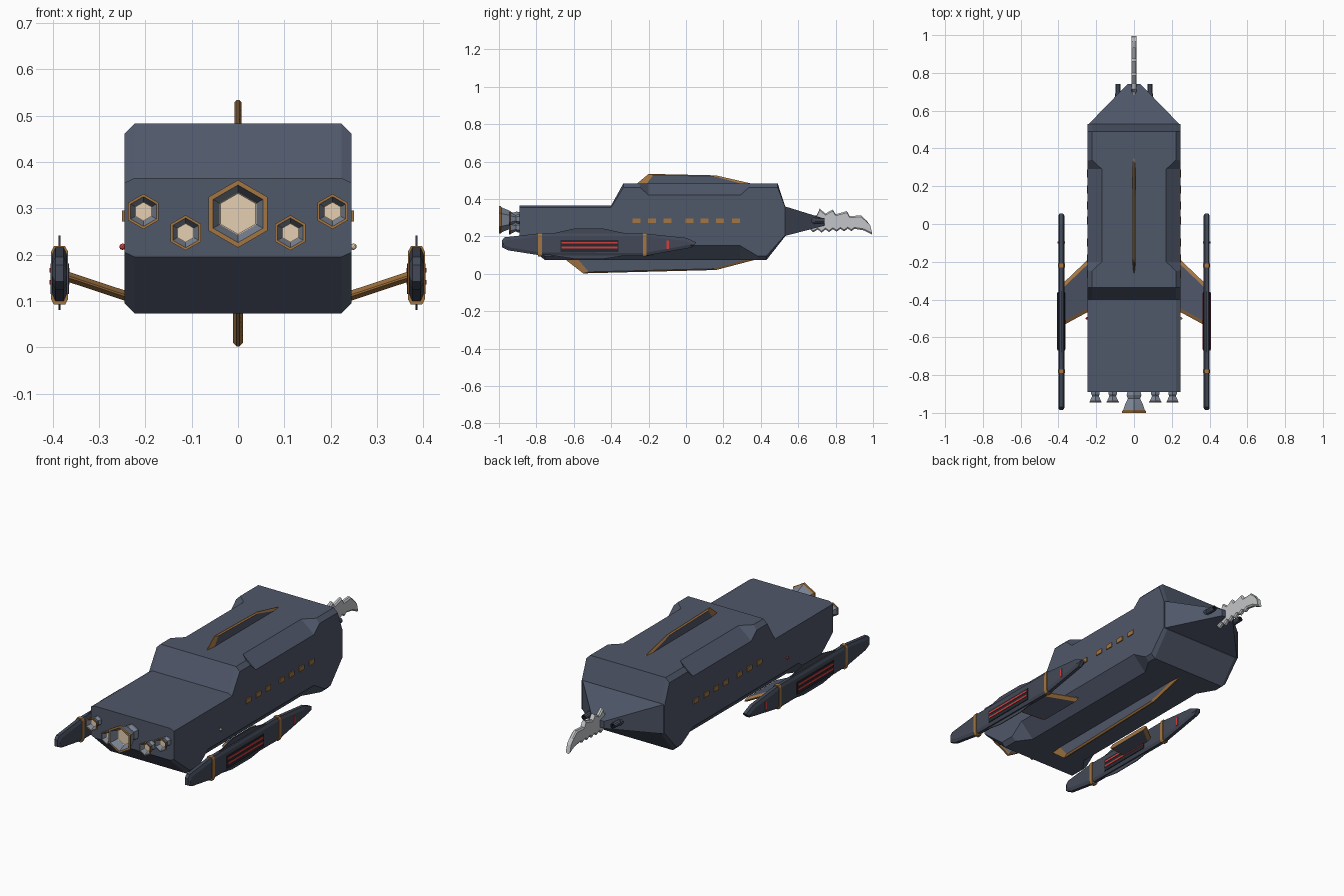
import bpy, bmesh, math
from mathutils import Vector

if "Cube" in bpy.data.objects:
    bpy.data.objects.remove(bpy.data.objects["Cube"])


def material(name, r, g, b):
    m = bpy.data.materials.new(name)
    m.diffuse_color = (r, g, b, 1)
    m.use_nodes = True
    m.node_tree.nodes["Principled BSDF"].inputs["Base Color"].default_value = m.diffuse_color
    return m


HULL = material("slate_hull", 0.078, 0.095, 0.14)
NACELLE = material("dark_slate", 0.055, 0.066, 0.095)
DARK = material("near_black", 0.018, 0.021, 0.03)
GOLD = material("bronze_trim", 0.37, 0.18, 0.055)
STEEL = material("engine_steel", 0.2, 0.235, 0.3)
GLOW = material("cream_glow", 0.78, 0.62, 0.45)
RED = material("signal_red", 0.65, 0.05, 0.045)
BONE = material("pale_metal", 0.55, 0.56, 0.58)


def finish(name, bm, mats):
    bmesh.ops.recalc_face_normals(bm, faces=bm.faces)
    me = bpy.data.meshes.new(name)
    bm.to_mesh(me)
    bm.free()
    for m in mats:
        me.materials.append(m)
    ob = bpy.data.objects.new(name, me)
    bpy.context.collection.objects.link(ob)
    return ob


def slab(name, outer, inner, edge, face, mats, place=lambda u, v, w: (w, u, v)):
    """Plate with rim outline at +-edge and inset outline at +-face; rim uses slot 1."""
    bm = bmesh.new()
    rings = [[bm.verts.new(place(u, v, w)) for u, v in pts]
             for pts, w in ((inner, -face), (outer, -edge), (outer, edge), (inner, face))]
    n = len(outer)
    for a, b in zip(rings, rings[1:]):
        for i in range(n):
            j = (i + 1) % n
            bm.faces.new((a[i], a[j], b[j], b[i])).material_index = len(mats) - 1
    bm.faces.new(rings[0])
    bm.faces.new(rings[-1])
    return finish(name, bm, mats)


def shrink(pts, du, dv):
    """Move each point towards the middle of the outline by fixed amounts."""
    cu = (min(p[0] for p in pts) + max(p[0] for p in pts)) / 2
    cv = (min(p[1] for p in pts) + max(p[1] for p in pts)) / 2
    return [(u - math.copysign(min(du, abs(u - cu)), u - cu),
             v - math.copysign(min(dv, abs(v - cv)), v - cv)) for u, v in pts]


def box(name, center, size, mat):
    bm = bmesh.new()
    bmesh.ops.create_cube(bm, size=1)
    for v in bm.verts:
        v.co = Vector(center) + Vector(a * b for a, b in zip(v.co, size))
    return finish(name, bm, [mat])


def hull_of(name, pts, mat):
    bm = bmesh.new()
    for p in pts:
        bm.verts.new(p)
    bmesh.ops.convex_hull(bm, input=bm.verts)
    return finish(name, bm, [mat])


def lathe_y(name, x, z, profile, sides, mats):
    """Revolve (y, radius, slot) stations about an axis along y, closing both ends."""
    bm = bmesh.new()
    rings = []
    for y, r, _ in profile:
        rings.append([bm.verts.new((x + r * math.sin(2 * math.pi * k / sides), y,
                                    z + r * math.cos(2 * math.pi * k / sides))) for k in range(sides)])
    for i in range(len(rings) - 1):
        for k in range(sides):
            j = (k + 1) % sides
            f = bm.faces.new((rings[i][k], rings[i][j], rings[i + 1][j], rings[i + 1][k]))
            f.material_index = profile[i + 1][2]
    bm.faces.new(rings[0]).material_index = profile[0][2]
    bm.faces.new(rings[-1]).material_index = profile[-1][2]
    return finish(name, bm, mats)


# Main hull with chamfered long edges
outline = [(-0.89, 0.365), (-0.40, 0.365), (-0.335, 0.483), (0.49, 0.483), (0.53, 0.362),
           (0.53, 0.2), (0.43, 0.073), (-0.755, 0.073), (-0.89, 0.195)]
inner = [(-0.89, 0.355), (-0.40, 0.355), (-0.335, 0.461), (0.49, 0.461), (0.53, 0.355),
         (0.53, 0.207), (0.43, 0.095), (-0.755, 0.095), (-0.89, 0.205)]
body = slab("main_hull", outline, inner, 0.223, 0.245, [HULL])


# Sloped notches cut along the upper and lower shoulders
def notch(name, s, z_face, z_side, y0, y1, run0, run1):
    up = 0.06 if z_face > z_side else -0.06
    pts = []
    for y, ye in ((y0, y0 - run0), (y1, y1 + run1)):
        pts += [(0.17, y, z_face), (0.245, y, z_side), (0.245, ye, z_face)]
    pts += [(x + 0.06, y, z + up) for x, y, z in pts]
    cut = hull_of(name, [(s * x, y, z) for x, y, z in pts], HULL)
    cut.hide_render = True
    cut.hide_viewport = True
    mod = body.modifiers.new(name, 'BOOLEAN')
    mod.operation = 'DIFFERENCE'
    mod.solver = 'EXACT'
    mod.object = cut


for s in (-1, 1):
    notch("upper_notch_cutter", s, 0.483, 0.42, -0.2, 0.29, 0.07, 0.07)
    notch("lower_notch_cutter", s, 0.073, 0.15, -0.6, 0.29, 0.1, 0.13)

# Tapered nose
hull_of("nose", [(s * x, y, z) for s in (-1, 1) for x, y, z in
                 ((0.24, 0.529, 0.36), (0.24, 0.529, 0.202), (0.035, 0.74, 0.295), (0.035, 0.74, 0.257))], HULL)

# Dorsal and ventral fins with bronze rims
top = [(-0.27, 0.475), (-0.2, 0.534), (0.16, 0.526), (0.38, 0.475)]
slab("dorsal_fin", top, [(-0.215, 0.475), (-0.175, 0.528), (0.15, 0.521), (0.32, 0.475)],
     0.002, 0.008, [HULL, GOLD])
low = [(-0.65, 0.08), (-0.55, 0.002), (0.16, 0.02), (0.39, 0.08)]
slab("ventral_fin", low, [(-0.58, 0.08), (-0.52, 0.01), (0.15, 0.027), (0.33, 0.08)],
     0.003, 0.011, [HULL, GOLD])

# Serrated blade on the bow
blade = [(0.64, 0.30), (0.70, 0.315), (0.715, 0.348), (0.745, 0.322), (0.785, 0.343), (0.80, 0.318),
         (0.86, 0.335), (0.875, 0.308), (0.935, 0.312), (0.965, 0.285), (0.985, 0.25), (0.995, 0.21),
         (0.95, 0.232), (0.90, 0.24), (0.885, 0.228), (0.865, 0.241), (0.845, 0.227), (0.825, 0.24),
         (0.805, 0.225), (0.785, 0.238), (0.765, 0.223), (0.745, 0.236), (0.725, 0.22), (0.705, 0.236),
         (0.68, 0.222), (0.64, 0.26)]
slab("bow_blade", blade, shrink(blade, 0.0, 0.008), 0.006, 0.012, [BONE])

# Engines
bell = [(-0.87, 0.035, 0), (-0.905, 0.045, 0), (-0.925, 0.038, 0), (-0.95, 0.052, 0), (-0.985, 0.066, 0),
        (-0.99, 0.073, 1), (-1.0, 0.073, 1), (-1.0, 0.062, 1), (-0.96, 0.046, 0), (-0.958, 0.044, 2)]
lathe_y("main_engine", 0, 0.288, bell, 6, [STEEL, GOLD, GLOW])
small = [(-0.87, 0.026, 0), (-0.9, 0.026, 0), (-0.91, 0.02, 0), (-0.938, 0.034, 0),
         (-0.94, 0.038, 1), (-0.946, 0.038, 1), (-0.946, 0.032, 1), (-0.925, 0.021, 0), (-0.924, 0.02, 2)]
for x, z in ((0.113, 0.247), (0.204, 0.293)):
    for s in (-1, 1):
        lathe_y("small_engine", s * x, z, small, 6, [STEEL, GOLD, GLOW])

pod = [(-0.985, 0.178), (-0.97, 0.195), (-0.79, 0.215), (-0.22, 0.215), (0.0, 0.192), (0.055, 0.168),
       (0.03, 0.14), (-0.22, 0.095), (-0.79, 0.1), (-0.95, 0.125), (-0.985, 0.142)]
keel = [(-0.76, 0.205), (-0.6, 0.241), (-0.44, 0.241), (-0.27, 0.205),
        (-0.27, 0.105), (-0.44, 0.08), (-0.6, 0.08), (-0.76, 0.105)]
for s in (-1, 1):
    def at_pod(u, v, w, s=s):
        return (s * 0.385 + w, u, v)

    def on_wing(u, v, w, s=s):
        return (s * u, v, 0.112 + (u - 0.245) * 0.33 + w)

    # Side wing with bronze leading and trailing edges
    slab("side_wing", [(0.225, -0.17), (0.372, -0.31), (0.372, -0.535), (0.225, -0.455)],
         [(0.225, -0.195), (0.372, -0.335), (0.372, -0.515), (0.225, -0.435)],
         0.002, 0.011, [HULL, GOLD], on_wing)
    # Nacelle with thin keel plates and bronze bands
    slab("nacelle", pod, shrink(pod, 0.01, 0.015), 0.009, 0.016, [NACELLE], at_pod)
    slab("nacelle_keel", keel, keel, 0.002, 0.002, [NACELLE], at_pod)
    for y in (-0.78, -0.22):
        band = [(y - 0.01, 0.218), (y + 0.01, 0.218), (y + 0.01, 0.092), (y - 0.01, 0.092)]
        slab("nacelle_band", band, shrink(band, 0, 0.012), 0.012, 0.0185, [GOLD], at_pod)
    # Light panels on both nacelle faces
    for t in (-1, 1):
        x = s * 0.385 + t * 0.017
        box("light_panel", (x, -0.515, 0.148), (0.006, 0.31, 0.065), DARK)
        for z in (0.166, 0.14):
            box("red_stripe", (x + t * 0.002, -0.515, z), (0.006, 0.3, 0.01), RED)
        box("red_marker", (x - t * 0.001, -0.098, 0.155), (0.006, 0.012, 0.045), RED)
    # Row of hull windows
    for y in (-0.265, -0.182, -0.098, 0.018, 0.098, 0.182, 0.268):
        box("window", (s * 0.246, y, 0.283), (0.008, 0.042, 0.024), GOLD)
    # Bow gun
    lathe_y("bow_gun", s * 0.085, 0.283, [(0.6, 0.017, 0), (0.69, 0.017, 0), (0.69, 0.014, 0),
            (0.74, 0.014, 0), (0.74, 0.008, 1), (0.72, 0.008, 1)], 10, [HULL, DARK])
    # Navigation light
    bm = bmesh.new()
    bmesh.ops.create_icosphere(bm, subdivisions=2, radius=0.007)
    bmesh.ops.translate(bm, verts=bm.verts, vec=(s * 0.249, -0.5, 0.217))
    finish("navigation_light", bm, [GLOW if s > 0 else RED])
